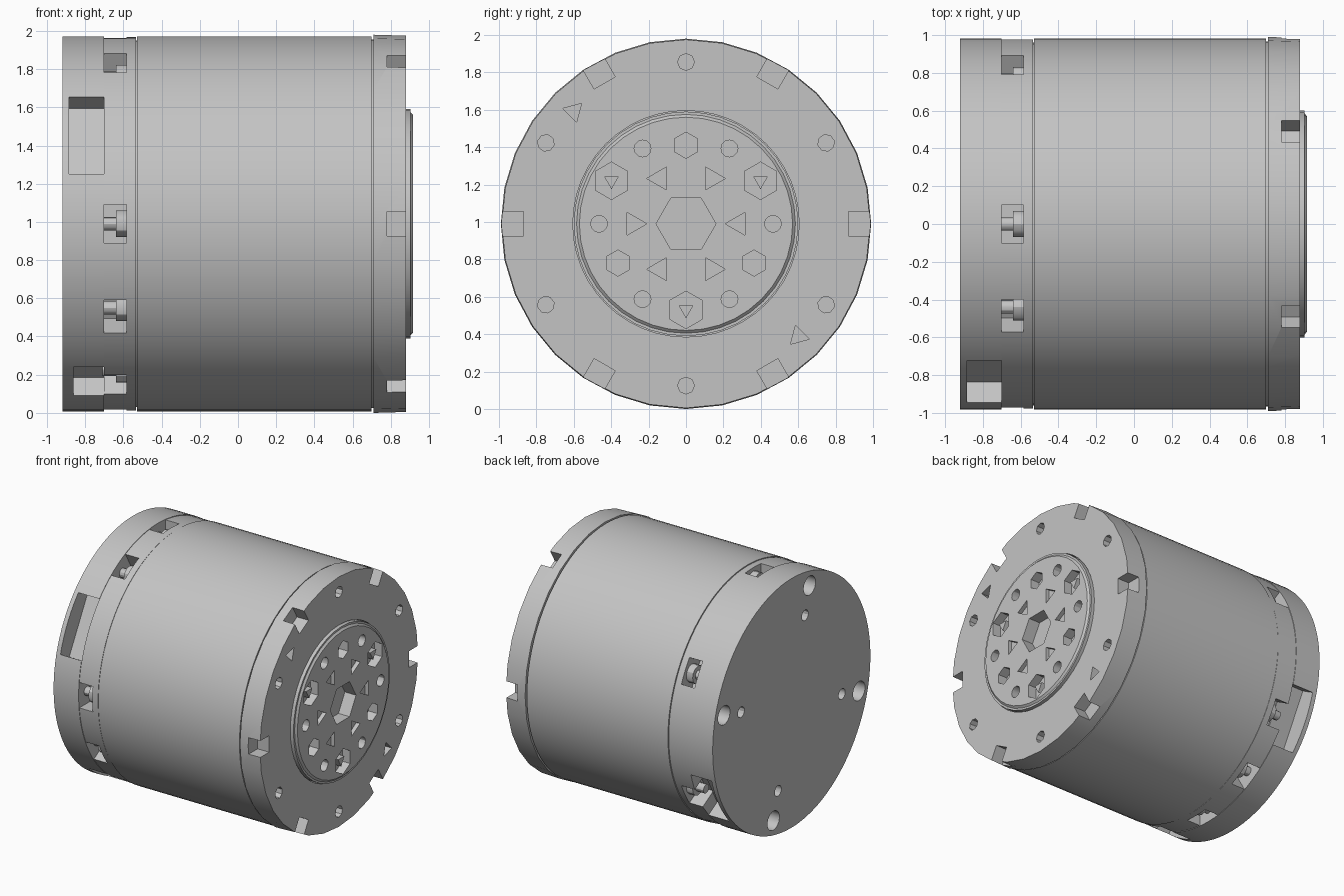
import bpy
import bmesh
from math import cos, sin, pi, radians
from mathutils import Matrix, Vector

cube = bpy.data.objects.get("Cube")
if cube:
    bpy.data.objects.remove(cube)

AXIS_Z = 0.99   # height of the horizontal axis
R = 0.982       # housing radius

grey = bpy.data.materials.new("housing grey")
grey.use_nodes = True
COLOUR = (0.55, 0.55, 0.55, 1)
grey.diffuse_color = COLOUR
for node in grey.node_tree.nodes:
    if node.type == 'BSDF_PRINCIPLED':
        node.inputs["Base Color"].default_value = COLOUR


def polar(x, r, deg):
    """Point around the axis; 0 is the front, 90 is the top."""
    a = radians(deg)
    return Vector((x, -r * cos(a), AXIS_Z + r * sin(a)))


def lathe(bm, profile, sides, centre_r=0, deg=0):
    """Closed solid of revolution along x from (x, radius) pairs."""
    c = polar(0, centre_r, deg)
    rings = []
    for x, r in profile:
        rings.append([bm.verts.new(c + Vector((x, r * cos(t), r * sin(t))))
                      for t in (radians(deg) + 2 * pi * i / sides for i in range(sides))])
    for a, b in zip(rings, rings[1:]):
        for i in range(sides):
            j = (i + 1) % sides
            bm.faces.new((a[i], a[j], b[j], b[i]))
    bm.faces.new(rings[0])
    bm.faces.new(rings[-1])


def pin(bm, x0, x1, r, sides, centre_r, deg):
    lathe(bm, [(x0, r), (x1, r)], sides, centre_r, deg)


def block(bm, x0, x1, width, r0, r1, deg):
    """Box spanning x0..x1 and radii r0..r1, square to the radius."""
    turn = Matrix.Rotation(-radians(deg), 4, 'X')
    scale = Matrix.Diagonal((x1 - x0, r1 - r0, width, 1))
    place = Matrix.Translation(polar((x0 + x1) / 2, (r0 + r1) / 2, deg))
    bmesh.ops.create_cube(bm, size=1, matrix=place @ turn @ scale)


def make(name, bm):
    bmesh.ops.recalc_face_normals(bm, faces=bm.faces)
    me = bpy.data.meshes.new(name)
    bm.to_mesh(me)
    bm.free()
    ob = bpy.data.objects.new(name, me)
    bpy.context.collection.objects.link(ob)
    me.materials.append(grey)
    return ob


def part(name, profile, sides, cuts=None):
    """Turned part with its cut-outs removed and sharp edges kept."""
    bm = bmesh.new()
    lathe(bm, profile, sides)
    ob = make(name, bm)
    if cuts:
        cutter = make(name + "_cutter", cuts)
        cutter.hide_render = True
        mod = ob.modifiers.new("cut", 'BOOLEAN')
        mod.operation = 'DIFFERENCE'
        mod.solver = 'EXACT'
        mod.object = cutter
        bpy.context.view_layer.update()
        deps = bpy.context.evaluated_depsgraph_get()
        cut_mesh = bpy.data.meshes.new_from_object(ob.evaluated_get(deps))
        ob.modifiers.clear()
        ob.data = cut_mesh
        bpy.data.objects.remove(cutter)
    smooth(ob)
    return ob


def smooth(ob):
    ob.data.shade_smooth()
    ob.data.set_sharp_from_angle(angle=radians(30))


# Rear cap: connector openings on the rim, screw holes in the end face
cuts = bmesh.new()
block(cuts, -0.885, -0.65, 0.46, 0.83, 1.2, 29)
block(cuts, -0.885, -0.65, 0.46, 0.83, 1.2, 209)
block(cuts, -0.86, -0.65, 0.28, 0.86, 1.2, 302)
for deg in (75, 165, 255, 345):
    pin(cuts, -1, -0.78, 0.075, 16, 0.87, deg)
    pin(cuts, -1, -0.84, 0.042, 12, 0.65, deg)
part("rear_cap", [(-0.92, R), (-0.702, R)], 96, cuts)

# Vent ring: small windows with a bolt inside each
WINDOWS = (0, 60, 90, 150, 210, 240, 270, 300, 330)
cuts = bmesh.new()
bolts = bmesh.new()
for deg in WINDOWS:
    block(cuts, -0.75, -0.585, 0.2, 0.82, 1.2, deg)
    pin(bolts, -0.71, -0.64, 0.035, 12, 0.88, deg)
    pin(bolts, -0.64, -0.58, 0.07, 12, 0.88, deg)
part("vent_ring", [(-0.702, R - 0.004), (-0.535, R - 0.004)], 96, cuts)
smooth(make("window_bolts", bolts))

# Main sleeve with a fine seam groove at each end
part("sleeve", [(-0.54, 0.96), (-0.53, 0.96), (-0.53, R), (0.7, R),
                (0.7, 0.965), (0.712, 0.965)], 96)

# Front cap: rim notches, screw holes, two triangular slots, bore for the hub
cuts = bmesh.new()
for k in range(6):
    block(cuts, 0.78, 1, 0.13, 0.87, 1.2, 60 * k)
    pin(cuts, 0.8, 1, 0.045, 8, 0.865, 60 * k + 30)
for deg in (45, 225):
    pin(cuts, 0.8, 1, 0.06, 3, 0.85, deg)
pin(cuts, 0.78, 1, 0.605, 48, 0, 0)
part("front_cap", [(0.71, 0.99), (0.88, 0.985)], 32, cuts)

# Output hub: centre socket, pin holes and hexagonal pockets
cuts = bmesh.new()
pin(cuts, 0.82, 1, 0.16, 6, 0, 0)
for k in range(6):
    pin(cuts, 0.85, 1, 0.045, 12, 0.465, 60 * k)
    pin(cuts, 0.885, 1, 0.07, 3, 0.28, 60 * k)
for k in range(3):
    pin(cuts, 0.85, 1, 0.1, 6, 0.46, 120 * k + 30)
    pin(cuts, 0.84, 1, 0.07, 6, 0.42, 120 * k + 90)
part("output_hub", [(0.78, 0.6), (0.903, 0.6), (0.903, 0.585), (0.917, 0.57)], 40, cuts)

# Three-sided studs inside the larger pockets
studs = bmesh.new()
for k in range(3):
    pin(studs, 0.84, 0.9, 0.045, 3, 0.46, 120 * k + 30)
make("pocket_studs", studs)
